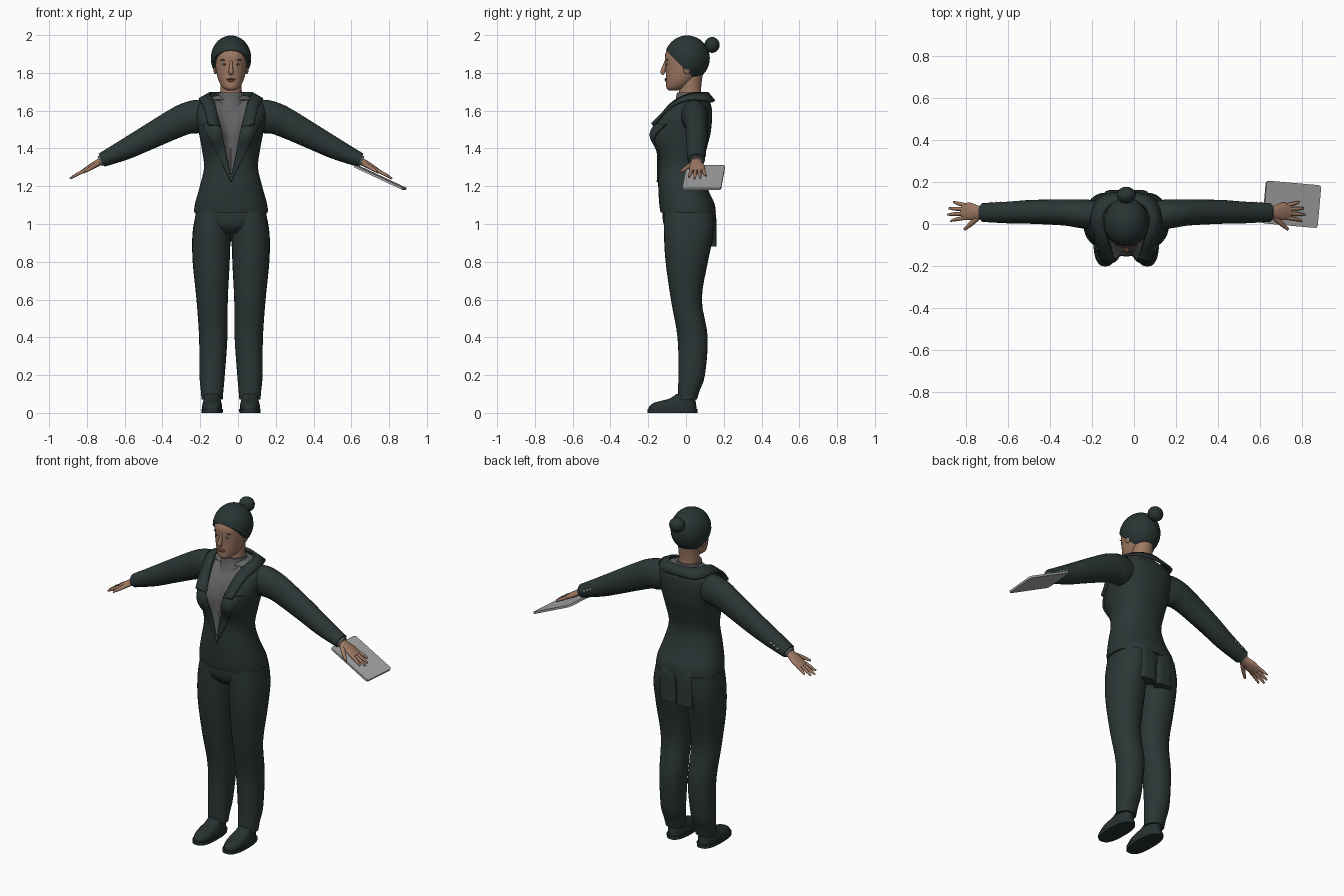
import bpy, bmesh, math
from mathutils import Matrix, Vector

cube = bpy.data.objects.get("Cube")
if cube:
    bpy.data.objects.remove(cube, do_unlink=True)

CENTRE = Vector((-0.037, 0, 0))
X, Y, Z = Vector((1, 0, 0)), Vector((0, 1, 0)), Vector((0, 0, 1))
made = []


def colour(name, r, g, b):
    m = bpy.data.materials.new(name)
    m.use_nodes = True
    m.diffuse_color = (r, g, b, 1)
    m.node_tree.nodes["Principled BSDF"].inputs["Base Color"].default_value = (r, g, b, 1)
    return m


suit = colour("dark suit", .024, .037, .036)
hair_col = colour("dark hair", .021, .034, .033)
leather = colour("shoe leather", .02, .03, .03)
skin = colour("skin", .34, .19, .125)
knit = colour("grey knit", .12, .12, .125)
slate = colour("tablet grey", .38, .38, .38)
metal = colour("button metal", .5, .5, .5)
lip = colour("lips", .27, .11, .085)
white = colour("eye white", .5, .48, .45)


def finish(name, bm, *mats):
    bmesh.ops.recalc_face_normals(bm, faces=bm.faces)
    bmesh.ops.translate(bm, verts=bm.verts, vec=CENTRE)
    me = bpy.data.meshes.new(name)
    bm.to_mesh(me)
    bm.free()
    for m in mats:
        me.materials.append(m)
    ob = bpy.data.objects.new(name, me)
    bpy.context.collection.objects.link(ob)
    made.append(ob)
    return ob


def spline(rows, sub):
    """Catmull-Rom interpolation of equal-length tuples."""
    out = []
    for i in range(len(rows) - 1):
        a, b, c, d = (rows[min(max(i + k, 0), len(rows) - 1)] for k in (-1, 0, 1, 2))
        for s in range(sub):
            t = s / sub
            out.append([q + t / 2 * (r - p + t * (2 * p - 5 * q + 4 * r - w + t * (3 * (q - r) + w - p)))
                        for p, q, r, w in zip(a, b, c, d)])
    return out + [list(rows[-1])]


def tube_mesh(rows, side=X, up=None, n=28, power=2, sub=4):
    """Loft of superellipse rings; row = x, y, z, side radius, other radius."""
    rows = spline(rows, sub)
    pts = [Vector(r[:3]) for r in rows]
    bm = bmesh.new()
    rings = []
    for i, r in enumerate(rows):
        t = up or (pts[min(i + 1, len(pts) - 1)] - pts[max(i - 1, 0)]).normalized()
        other = t.cross(side).normalized()
        ring = []
        for k in range(n):
            a = math.tau * k / n
            c, s = math.cos(a), math.sin(a)
            u = math.copysign(abs(c) ** (2 / power), c) * max(r[3], .001)
            v = math.copysign(abs(s) ** (2 / power), s) * max(r[4], .001)
            ring.append(bm.verts.new(pts[i] + side * u + other * v))
        rings.append(ring)
    for a, b in zip(rings, rings[1:]):
        for k in range(n):
            bm.faces.new((a[k], a[(k + 1) % n], b[(k + 1) % n], b[k]))
    bm.faces.new(rings[0])
    bm.faces.new(rings[-1])
    return bm


def tube(name, mat, rows, **kw):
    return finish(name, tube_mesh(rows, **kw), mat)


def stack(rows, cx=0):
    """Rows of height, half width, front y, back y as level rings."""
    return [(cx, (f + b) / 2, z, w, (b - f) / 2) for z, w, f, b in rows]


def blob(name, mat, at, radii, seg=16):
    bm = bmesh.new()
    bmesh.ops.create_uvsphere(bm, u_segments=seg, v_segments=seg // 2 + 2, radius=1)
    bm.transform(Matrix.Translation(at) @ Matrix.Diagonal((*radii, 1)))
    return finish(name, bm, mat)


def cut(bm, co, normal, **kw):
    bmesh.ops.bisect_plane(bm, geom=bm.verts[:] + bm.edges[:] + bm.faces[:],
                           plane_co=co, plane_no=normal, dist=1e-5, **kw)


# Jacket body with bust, open front and lapels
bm = tube_mesh(stack([(1.06, .197, -.135, .158), (1.11, .19, -.142, .15), (1.2, .165, -.147, .11),
                      (1.3, .143, -.145, .09), (1.4, .155, -.145, .11), (1.48, .17, -.145, .13),
                      (1.56, .185, -.125, .138), (1.62, .18, -.085, .135), (1.655, .15, -.05, .12),
                      (1.68, .08, -.03, .1)]), up=Z, n=64, power=2.25, sub=6)
for v in bm.verts:
    if v.co.y < 0:
        bump = math.exp(-((abs(v.co.x) - .095) / .055) ** 2 - ((v.co.z - 1.475) / .08) ** 2)
        v.co.y -= .055 * bump * min(1, -v.co.y / .06)
opening, lapel_low = Vector((0, 0, 1.25)), Vector((0, 0, 1.22))
v_in = [Vector((s * .4, 0, -.085)).normalized() for s in (1, -1)]
v_out = [Vector((s * .28, 0, -.135)).normalized() for s in (1, -1)]
for no in v_in:
    cut(bm, opening, no)
for no in v_out:
    cut(bm, lapel_low, no)
cut(bm, Z * 1.53, Z)


def depth(co, base, planes):
    return min(-(co - base).dot(no) for no in planes)


lapels = []
for f in bm.faces:
    c = f.calc_center_median()
    if c.y < 0 and depth(c, opening, v_in) > 0 or c.z > 1.665:
        f.material_index = 1
    elif c.y < 0 and c.z < 1.53 and depth(c, lapel_low, v_out) > 0:
        lapels.append(f)
bmesh.ops.recalc_face_normals(bm, faces=bm.faces)
bmesh.ops.inset_region(bm, faces=lapels, thickness=.002, depth=.008)
for v in bm.verts:
    if v.co.y < 0 and v.co.z < 1.66:
        v.co.y += min(.02, max(0, depth(v.co, opening, v_in)))
finish("jacket_body", bm, suit, knit)

# Turned collar around the neck
inner = [(.055, -.165, 1.51), (.085, -.085, 1.63), (.112, .02, 1.688), (.08, .09, 1.693), (0, .112, 1.695)]
outer = [(.12, -.18, 1.53), (.145, -.08, 1.62), (.168, .02, 1.66), (.125, .125, 1.65), (0, .15, 1.65)]
bm = bmesh.new()
strips = []
for path in (inner, outer):
    path = path + [(-x, y, z) for x, y, z in path[-2::-1]]
    strips.append([bm.verts.new(p) for p in spline(path, 5)])
for i in range(len(strips[0]) - 1):
    bm.faces.new((strips[0][i], strips[0][i + 1], strips[1][i + 1], strips[1][i]))
collar = finish("jacket_collar", bm, suit)
thick = collar.modifiers.new("thickness", 'SOLIDIFY')
thick.thickness, thick.offset = .014, 0

# Trouser seat, knitted neck and neck
tube("trouser_seat", suit, stack([(.95, .1, -.08, .11), (.99, .17, -.115, .145), (1.05, .188, -.125, .15),
                                  (1.12, .17, -.12, .13)]), up=Z, power=2.2)
tube("knit_neck", knit, stack([(1.62, .085, -.07, .1), (1.66, .072, -.055, .09), (1.695, .068, -.048, .088)]), up=Z)
tube("neck", skin, stack([(1.66, .062, -.04, .083), (1.72, .056, -.036, .08), (1.8, .058, -.03, .09)]), up=Z)
blob("front_button", metal, (0, -.142, 1.25), (.009, .012, .009))

# Head and face
tube("head", skin, stack([(1.708, .022, -.092, -.04), (1.722, .044, -.104, .0), (1.755, .064, -.105, .04),
                          (1.8, .077, -.107, .08), (1.85, .084, -.11, .1), (1.9, .086, -.11, .11),
                          (1.95, .07, -.08, .09), (1.975, .03, -.03, .04)]), up=Z, n=32, power=2.15)
tube("nose_bridge", skin, [(0, -.104, 1.86, .008, .01), (0, -.114, 1.83, .009, .012),
                           (0, -.124, 1.805, .013, .012), (0, -.115, 1.795, .01, .008)], n=16)
blob("upper_lip", lip, (0, -.106, 1.767), (.024, .008, .005))
blob("lower_lip", lip, (0, -.105, 1.759), (.02, .008, .006))
for s, tag in ((1, "left"), (-1, "right")):
    blob(tag + "_eye", white, (s * .034, -.096, 1.845), (.014, .008, .006))
    blob(tag + "_iris", hair_col, (s * .034, -.101, 1.845), (.006, .005, .006))
    blob(tag + "_brow", hair_col, (s * .036, -.099, 1.868), (.02, .006, .0035))
    blob(tag + "_ear", skin, (s * .084, .005, 1.825), (.01, .02, .032))

# Swept back hair and bun
bm = bmesh.new()
bmesh.ops.create_uvsphere(bm, u_segments=32, v_segments=20, radius=1)
bm.transform(Matrix.Translation((0, .006, 1.877)) @ Matrix.Diagonal((.107, .12, .121, 1)))
cut(bm, (0, -.1, 1.915), Vector((0, -.13, -.13)).normalized(), clear_outer=True)
bmesh.ops.holes_fill(bm, edges=bm.edges[:])
cut(bm, (0, 0, 1.775), -Z, clear_outer=True)
bmesh.ops.holes_fill(bm, edges=bm.edges[:])
finish("hair", bm, hair_col)
blob("hair_bun", hair_col, (0, .138, 1.948), (.045, .04, .042), 20)

for s, tag in ((1, "left"), (-1, "right")):
    # Sleeve, shirt cuff and cuff buttons
    def side(rows):
        return [(s * r[0], *r[1:]) for r in rows]

    tube(tag + "_sleeve", suit, side([(.1, .04, 1.575, .06, .07), (.17, .045, 1.57, .07, .088),
                                      (.23, .05, 1.56, .068, .084), (.3, .055, 1.53, .062, .078),
                                      (.45, .058, 1.452, .057, .065), (.56, .055, 1.395, .052, .055),
                                      (.685, .055, 1.338, .045, .038)]), side=Y)
    tube(tag + "_cuff", knit, side([(.66, .055, 1.348, .036, .03), (.695, .055, 1.332, .035, .028)]), side=Y)
    for i in range(3):
        blob(tag + "_cuff_button", metal, (s * (.6 + .022 * i), .1, 1.385 - .011 * i), (.007, .007, .007), 10)

    # Hand with four fingers and a thumb
    tube(tag + "_palm", skin, side([(.66, .055, 1.347, .026, .022), (.7, .055, 1.326, .03, .019),
                                    (.745, .06, 1.3, .042, .016), (.785, .06, 1.277, .037, .011)]), side=Y)
    for i, reach in enumerate((.068, .083, .077, .055)):
        y = .03 + .02 * i
        tip = y + .01 * (i - 1.5)
        tube(tag + "_finger", skin, side([(.765, y, 1.288, .01, .01),
                                          (.77 + reach * .6, (y + tip) / 2, 1.288 - reach * .34, .009, .009),
                                          (.77 + reach, tip, 1.285 - reach * .54, .005, .005)]), side=Y, n=10)
    tube(tag + "_thumb", skin, side([(.7, .04, 1.322, .014, .014), (.74, .002, 1.298, .012, .012),
                                     (.775, -.028, 1.275, .006, .006)]), side=Z, n=12)

    # Trouser leg and shoe
    tube(tag + "_trouser_leg", suit, side([(.1, .008, .07, .056, .05), (.1, .015, .12, .06, .058),
                                           (.1, .03, .2, .067, .07), (.094, .035, .4, .075, .08),
                                           (.1, .002, .6, .083, .082), (.105, .004, .8, .098, .112),
                                           (.104, .015, .95, .1, .132), (.095, .015, 1.06, .09, .132)]),
         up=Z, power=2.15)
    tube(tag + "_sole", leather, stack([(0, .056, -.203, .06), (.02, .057, -.203, .06)], s * .1),
         up=Z, power=2.6, sub=1)
    tube(tag + "_shoe", leather, stack([(.018, .053, -.198, .056), (.035, .053, -.194, .055), (.055, .049, -.165, .052),
                                        (.075, .044, -.09, .05), (.1, .04, -.05, .05)], s * .1), up=Z, power=2.4)

    # Half of the split jacket tail
    tube(tag + "_jacket_tail", suit, stack([(.88, .052, .1, .162), (.96, .054, .09, .162), (1.05, .056, .07, .158),
                                            (1.11, .05, .05, .138)], s * .054), up=Z, power=3.5)

# Tablet under the left hand
bm = bmesh.new()
bmesh.ops.create_cube(bm, size=1)
bm.transform(Matrix.Diagonal((.288, .205, .012, 1)))
corners = [e for e in bm.edges if abs((e.verts[0].co - e.verts[1].co).z) > .01]
bmesh.ops.bevel(bm, geom=corners, offset=.014, segments=4, affect='EDGES', profile=.5)
bm.transform(Matrix.Translation((.79, .094, 1.246)) @ Matrix.Rotation(math.radians(-5), 4, 'Z')
             @ Matrix.Rotation(math.radians(25), 4, 'Y'))
finish("tablet", bm, slate)

# Smooth shading with sharp edges kept
bpy.ops.object.select_all(action='DESELECT')
for ob in made:
    ob.select_set(True)
bpy.context.view_layer.objects.active = made[0]
bpy.ops.object.shade_smooth_by_angle(angle=math.radians(40))
